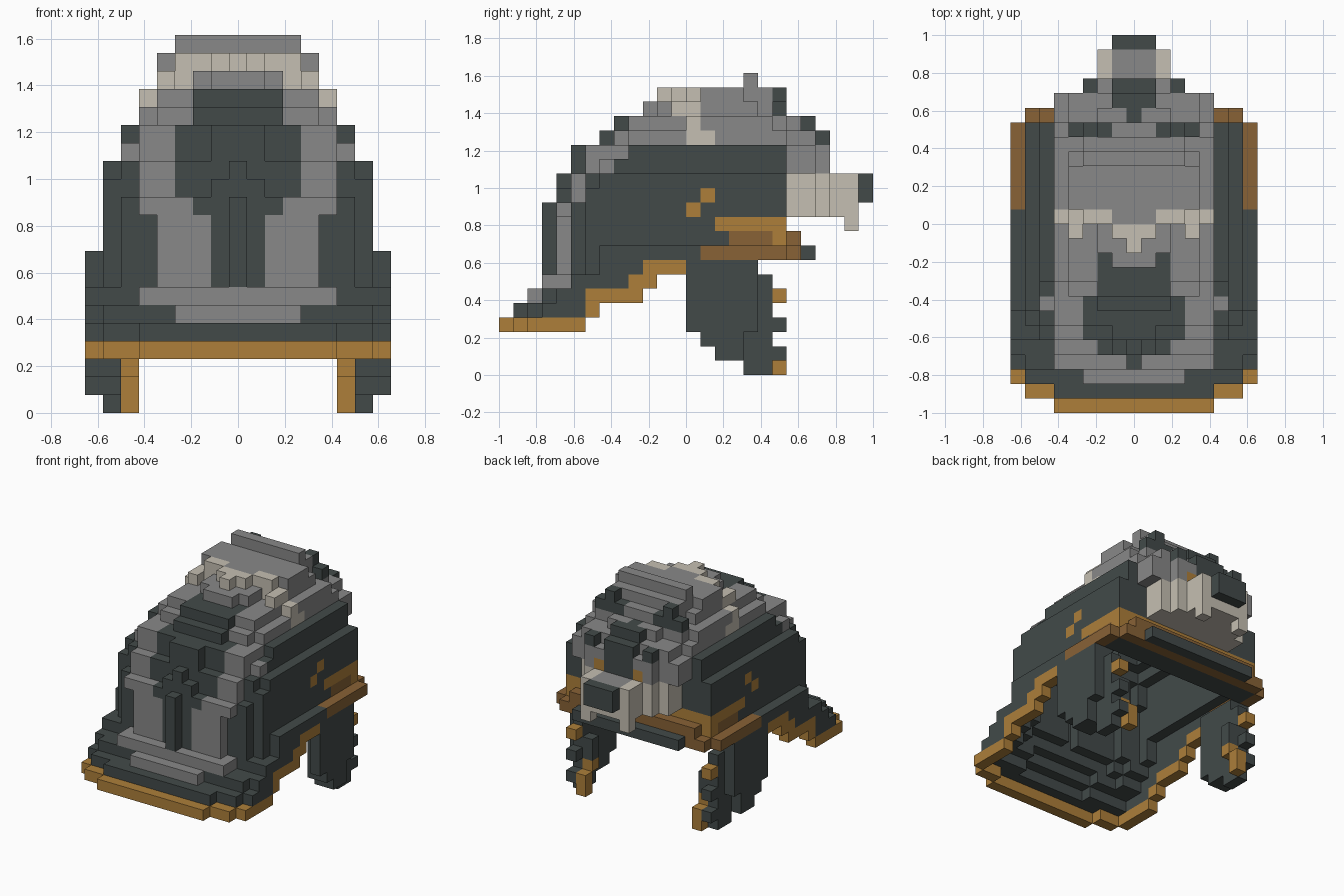
import bpy
import bmesh

if "Cube" in bpy.data.objects:
    bpy.data.objects.remove(bpy.data.objects["Cube"])

U = 2 / 26  # edge of one cube; x index is centred, y index 0..25, z index 0..20


def srgb(r, g, b):
    lin = lambda c: ((c / 255 + 0.055) / 1.055) ** 2.4 if c > 10 else c / 3295
    return (lin(r), lin(g), lin(b), 1)


DARK, GREY, CREAM, GOLD, BROWN = range(5)
mats = []
for name, col in (("dark_slate", (66, 74, 73)), ("grey_fur", (136, 136, 136)),
                  ("cream_fur", (197, 191, 178)), ("gold_trim", (173, 127, 58)),
                  ("brown_leather", (136, 98, 54))):
    m = bpy.data.materials.new(name)
    m.diffuse_color = srgb(*col)
    m.use_nodes = True
    m.node_tree.nodes["Principled BSDF"].inputs["Base Color"].default_value = m.diffuse_color
    mats.append(m)


# ---- helmet dome: first y cube of each layer, by distance from the middle
def start(a, k):
    if k == 3:
        return 0 if a <= 5 else 1 if a <= 7 else 2
    if k == 4:
        return 1 if a <= 5 else 2 if a <= 7 else 3
    if k == 5:
        return 2 if a <= 3 else 3 if a <= 7 else 4
    if k == 6:
        return 3 if a <= 5 else 5
    if k <= 10:
        return (3, 4, 4, 4, 4, 5, 5, 6, 7)[a]
    if k == 11:
        return (3, 4, 4, 4, 4, 4, 5, 6)[a]
    if k <= 13:
        return (4, 4 if k == 12 else 5, 5, 5, 5, 5, 6, k - 6)[a]
    if k <= 15:
        return 5 if a <= 1 else 6 if a <= 5 else (7, 9)[k - 14]
    if k == 16:
        return 7 if a <= 2 else 8 if a <= 4 else 9
    if k == 17:
        return (8, 8, 8, 9, 9, 13)[a]
    if k == 18:
        return (10, 10, 11, 13, 12)[a]
    return (11, 12, 13, 13, 14)[a]


def stop(a, k):  # last y cube, rounded at the upper back corners
    if k >= 18:
        return 18 if a <= 3 else 35 - k
    return 18 if a == 5 and k == 17 else 19


def half_width(k):
    return 8 if k <= 8 else 7 if k <= 13 else 6 if k <= 15 else 5 if k <= 17 else 4


def rim(j):  # the lower edge climbs in steps towards the ears
    return 3 if j <= 5 else 4 if j == 6 else 5 if j <= 9 else 6 if j == 10 else 7 if j <= 12 else 8


MANE = {7: 1, 8: 1, 9: 1, 10: 1, 11: 2, 12: 3, 13: 3, 14: 3, 15: 3, 16: 2, 17: 2}


def dome_colour(a, j, k):
    if k < 8:
        edge = j == start(a, k) or a == 8
        if edge and (k == rim(j) or (j in (6, 9, 10) and k == rim(j) + 1)) and (k == 3 or a == 8):
            return GOLD
    if k <= 4:
        return DARK
    if k == 5:
        return GREY if a <= 3 and j < 4 else DARK
    if k == 6:
        return GREY if a <= 5 and j < 5 else DARK
    if k == 8 and a == 8 and j >= 14:
        return BROWN
    if k in (9, 10) and (j == 19 or (a == 7 and k == 10 and j >= 15)):
        return GOLD
    if k == 9 and a == 7 and j >= 16:
        return BROWN
    if a == 7 and (j, k) in ((13, 11), (14, 12)):
        return GOLD
    if k <= 15:
        outer = 4 if k <= 10 else 6 if k == 14 and j < 8 else 5
        return GREY if MANE.get(k, 1) < a <= outer and j < 12 else DARK
    if k <= 17:
        if a == 5 and (j == 13 or (j == 14 and k == 16)):
            return CREAM
        return DARK if a <= MANE[k] and j < 11 else GREY
    if k == 18:
        return CREAM if a >= 3 and j <= 13 else GREY
    return CREAM if j <= 12 or (j == 13 and a >= 2) else GREY


solid = set()
for k in range(3, 20):
    w = half_width(k)
    for i in range(-w, w + 1):
        for j in range(start(abs(i), k), stop(abs(i), k) + 1):
            solid.add((i, j, k))

# cubes removed to make room for the head, leaving a thin shell
AROUND = ((1, 0, 0), (-1, 0, 0), (0, 1, 0), (0, -1, 0), (0, 0, 1))
cavity = {c for c in solid if all((c[0] + a, c[1] + b, c[2] + d) in solid for a, b, d in AROUND)}
dome = {c: dome_colour(abs(c[0]), c[1], c[2]) for c in solid - cavity if c[2] >= rim(c[1])}


# ---- symmetric blocks for the other parts (inclusive cube ranges)
def block(cells, col, a0, a1, j0, j1, k0, k1):
    for a in range(a0, a1 + 1):
        for j in range(j0, j1 + 1):
            for k in range(k0, k1 + 1):
                cells[(a, j, k)] = cells[(-a, j, k)] = col


crest = {}
block(crest, GREY, 0, 3, 17, 17, 20, 20)

# visor under the face
visor = {}
block(visor, DARK, 0, 7, 18, 19, 8, 8)
block(visor, BROWN, 0, 7, 20, 20, 8, 8)
block(visor, BROWN, 0, 6, 20, 20, 9, 9)
block(visor, DARK, 0, 5, 21, 21, 8, 8)

# animal face with eyes, brows and snout
face = {}
block(face, CREAM, 0, 4, 20, 21, 11, 13)
block(face, CREAM, 0, 3, 22, 22, 11, 13)
block(face, GREY, 0, 3, 22, 22, 14, 15)
block(face, GREY, 0, 5, 20, 21, 14, 15)
block(face, GREY, 0, 4, 20, 21, 16, 16)
block(face, GREY, 0, 2, 20, 20, 17, 17)
block(face, GREY, 0, 1, 19, 19, 18, 18)
block(face, DARK, 0, 0, 20, 20, 17, 17)
block(face, DARK, 0, 1, 21, 21, 17, 17)
block(face, DARK, 0, 1, 22, 22, 14, 16)
block(face, DARK, 3, 3, 22, 22, 16, 16)
block(face, GOLD, 2, 2, 22, 22, 14, 14)
block(face, CREAM, 0, 2, 23, 24, 11, 13)
block(face, GREY, 0, 1, 23, 24, 13, 13)
block(face, CREAM, 2, 2, 24, 24, 10, 10)

# pointed ears with a grey inside
ears = {}
block(ears, DARK, 2, 4, 19, 19, 16, 18)
block(ears, GREY, 3, 3, 19, 19, 16, 17)
block(ears, DARK, 3, 3, 19, 19, 19, 19)
nose = {}
block(nose, DARK, 0, 1, 25, 25, 12, 13)

# cheek guards, curling inwards at the chin
guards = {}
for k, (j0, j1) in enumerate(((17, 18), (15, 19), (14, 18), (13, 19),
                              (13, 18), (13, 19), (13, 18), (13, 17))):
    if k:
        block(guards, DARK, 8, 8, j0, 17 if k >= 3 else 16, k, k)
    block(guards, DARK, 7, 7, max(j0, 14), j1, k, k)
block(guards, GOLD, 6, 6, 19, 19, 0, 1)
block(guards, GOLD, 6, 6, 18, 18, 2, 2)
block(guards, DARK, 6, 6, 18, 18, 3, 4)
block(guards, GOLD, 7, 7, 19, 19, 5, 5)

parts = {"helmet_shell": dome, "crest": crest, "visor": visor, "face": face,
         "ears": ears, "nose": nose, "cheek_guards": guards}
filled = set().union(*parts.values())

# ---- turn cubes into meshes, keeping only the exposed sides
SIDES = []
for axis in range(3):
    for s in (-1, 1):
        n = [0, 0, 0]
        n[axis] = s
        corners = []
        for p, q in ((0, 0), (1, 0), (1, 1), (0, 1)):
            c = [0, 0, 0]
            c[axis] = (s + 1) // 2
            c[(axis + 1) % 3] = p
            c[(axis + 2) % 3] = q
            corners.append(c)
        SIDES.append((n, corners if s > 0 else corners[::-1]))

for name, cells in parts.items():
    bm = bmesh.new()
    for (i, j, k), col in cells.items():
        for n, corners in SIDES:
            beside = (i + n[0], j + n[1], k + n[2])
            if beside in filled:
                continue
            f = bm.faces.new([bm.verts.new(((i + c[0] - 0.5) * U, (j + c[1] - 13) * U, (k + c[2]) * U))
                              for c in corners])
            # the lining of the shell is dark
            lining = name == "helmet_shell" and beside in cavity and k > rim(j)
            f.material_index = DARK if lining else col
    bmesh.ops.remove_doubles(bm, verts=bm.verts, dist=0.001)
    me = bpy.data.meshes.new(name)
    bm.to_mesh(me)
    bm.free()
    for m in mats:
        me.materials.append(m)
    bpy.context.collection.objects.link(bpy.data.objects.new(name, me))
